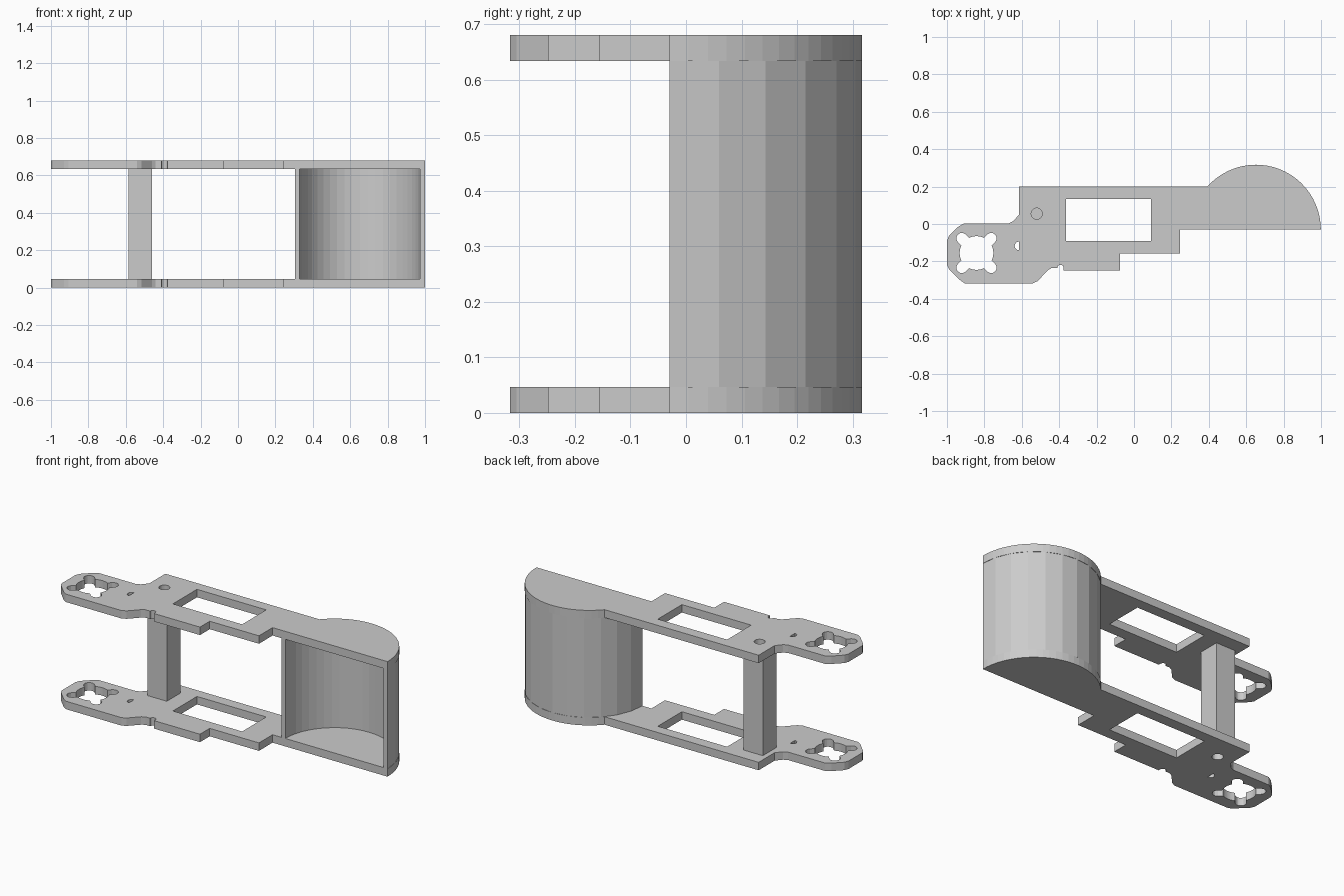
import bpy, bmesh
from math import sin, cos, pi, sqrt, radians

cube = bpy.data.objects.get("Cube")
if cube:
    bpy.data.objects.remove(cube, do_unlink=True)

grey = bpy.data.materials.new("plain_grey")
grey.use_nodes = True
colour = (0.6, 0.6, 0.6, 1)
grey.diffuse_color = colour
grey.node_tree.nodes["Principled BSDF"].inputs["Base Color"].default_value = colour

HEIGHT, THICK = 0.68, 0.047
DRUM = (0.652, -0.03)
RADIUS, WALL = 0.347, 0.025


def arc(centre, r, start, end, steps):
    """Points on an arc, angles in degrees, both ends included."""
    return [(centre[0] + r * cos(radians(start + (end - start) * i / steps)),
             centre[1] + r * sin(radians(start + (end - start) * i / steps)))
            for i in range(steps + 1)]


def circle(centre, r, steps=24):
    return arc(centre, r, 0, 360, steps)[:-1]


def slab(name, loops, z0, z1):
    """Flat profile with holes, extruded from z0 to z1."""
    curve = bpy.data.curves.new(name, "CURVE")
    curve.dimensions = "2D"
    curve.fill_mode = "BOTH"
    curve.extrude = (z1 - z0) / 2
    for loop in loops:
        spline = curve.splines.new("POLY")
        spline.points.add(len(loop) - 1)
        for point, (x, y) in zip(spline.points, loop):
            point.co = (x, y, 0, 1)
        spline.use_cyclic_u = True
    helper = bpy.data.objects.new(name + "_profile", curve)
    bpy.context.collection.objects.link(helper)
    graph = bpy.context.evaluated_depsgraph_get()
    mesh = bpy.data.meshes.new_from_object(helper.evaluated_get(graph))
    bpy.data.objects.remove(helper, do_unlink=True)
    bpy.data.curves.remove(curve)
    bm = bmesh.new()
    bm.from_mesh(mesh)
    bmesh.ops.remove_doubles(bm, verts=bm.verts, dist=0.0001)
    bmesh.ops.translate(bm, verts=bm.verts, vec=(0, 0, (z0 + z1) / 2))
    bmesh.ops.recalc_face_normals(bm, faces=bm.faces)
    for face in bm.faces:
        face.smooth = False
    bm.to_mesh(mesh)
    bm.free()
    mesh.name = name
    mesh.materials.clear()
    mesh.materials.append(grey)
    obj = bpy.data.objects.new(name, mesh)
    bpy.context.collection.objects.link(obj)
    return obj


def lobed_hole(centre, r, reach, lobe, steps=96):
    """Round hole with four small round lobes on its diagonals."""
    points = []
    for i in range(steps):
        a = 2 * pi * i / steps
        d = (a % (pi / 2)) - pi / 4
        inside = lobe ** 2 - (reach * sin(d)) ** 2
        far = reach * cos(d) + sqrt(inside) if inside > 0 else 0
        rr = max(r, far)
        points.append((centre[0] + rr * cos(a), centre[1] + rr * sin(a)))
    return points


# Side plate outline, anticlockwise from the nose
outline = [(-0.91, 0.003), (-0.94, -0.015), (-0.99, -0.065), (-1, -0.09),
           (-1, -0.22), (-0.99, -0.24), (-0.93, -0.3), (-0.905, -0.317),
           (-0.54, -0.317), (-0.515, -0.305), (-0.46, -0.247), (-0.44, -0.235),
           (-0.41, -0.235)]
outline += arc((-0.393, -0.235), 0.017, 180, 0, 8)
outline += [(-0.376, -0.248), (-0.075, -0.248), (-0.075, -0.157),
            (0.247, -0.157), (0.247, -0.03)]
outline += arc(DRUM, RADIUS, 0, 138.5, 24)
outline += [(-0.615, 0.2), (-0.615, 0.05), (-0.645, 0.015), (-0.67, 0.003)]

window = [(-0.363, -0.09), (0.09, -0.09), (0.09, 0.135), (-0.363, 0.135)]
holes = [window,
         lobed_hole((-0.842, -0.155), 0.09, 0.11, 0.03),
         circle((-0.52, 0.055), 0.03),
         arc((-0.615, -0.117), 0.023, 90, 270, 10)]

for name, z in (("lower_plate", 0), ("upper_plate", HEIGHT - THICK)):
    slab(name, [outline] + holes, z, z + THICK)

# Half-round drum wall between the plates
wall = arc(DRUM, RADIUS, 0, 180, 12) + arc(DRUM, RADIUS - WALL, 180, 0, 24)
slab("drum_wall", [wall], THICK, HEIGHT - THICK)

# Square spacer post
post = [(-0.585, -0.008), (-0.46, -0.008), (-0.46, 0.118), (-0.585, 0.118)]
slab("spacer_post", [post], THICK, HEIGHT - THICK)
